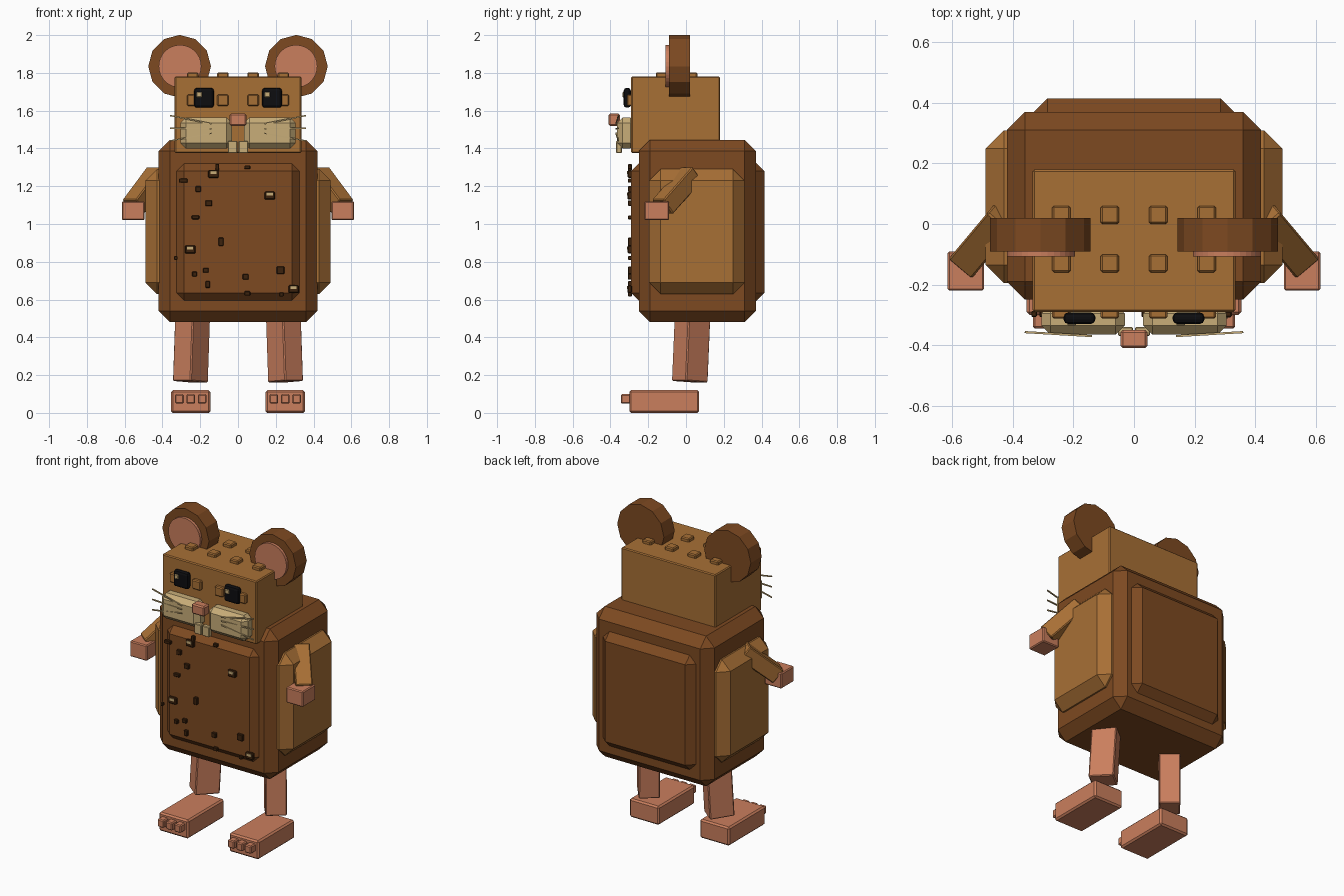
import bpy, bmesh
from math import pi
from mathutils import Vector, Matrix

cube = bpy.data.objects.get("Cube")
if cube:
    bpy.data.objects.remove(cube, do_unlink=True)


def material(name, rgb):
    m = bpy.data.materials.new(name)
    m.use_nodes = True
    m.diffuse_color = (*rgb, 1)
    m.node_tree.nodes["Principled BSDF"].inputs["Base Color"].default_value = (*rgb, 1)
    return m


TAN = material("tan_fur", (.39, .16, .036))
BROWN = material("brown_fur", (.205, .067, .015))
PINK = material("pink_skin", (.59, .21, .11))
CREAM = material("cream", (.58, .42, .19))
BLACK = material("eye_black", (.004, .004, .005))
DARK = material("dark_speckle", (.045, .016, .004))


def finish(name, bm, mat, chamfer=0, segments=1):
    if chamfer:
        bmesh.ops.bevel(bm, geom=bm.edges[:], offset=chamfer, segments=segments,
                        profile=.5, affect='EDGES')
    mesh = bpy.data.meshes.new(name)
    bm.to_mesh(mesh)
    bm.free()
    mesh.materials.append(mat)
    obj = bpy.data.objects.new(name, mesh)
    bpy.context.collection.objects.link(obj)
    return obj


def box(name, centre, size, mat, chamfer=.006, segments=1):
    bm = bmesh.new()
    bmesh.ops.create_cube(bm, size=1)
    bmesh.ops.scale(bm, vec=size, verts=bm.verts)
    bmesh.ops.translate(bm, vec=centre, verts=bm.verts)
    return finish(name, bm, mat, chamfer, segments)


def beam(name, start, end, width, depth, mat, chamfer=.006):
    """Box stretched between two points."""
    a, b = Vector(start), Vector(end)
    bm = bmesh.new()
    bmesh.ops.create_cube(bm, size=1)
    bmesh.ops.scale(bm, vec=(width, depth, (b - a).length), verts=bm.verts)
    turn = (b - a).to_track_quat('Z', 'Y').to_matrix().to_4x4()
    bmesh.ops.transform(bm, matrix=Matrix.Translation((a + b) / 2) @ turn, verts=bm.verts)
    return finish(name, bm, mat, chamfer)


def disc(name, centre, radius, depth, sides, mat):
    bm = bmesh.new()
    bmesh.ops.create_cone(bm, cap_ends=True, segments=sides, radius1=radius,
                          radius2=radius, depth=depth)
    turn = Matrix.Translation(centre) @ Matrix.Rotation(pi / 2, 4, 'X')
    bmesh.ops.transform(bm, matrix=turn, verts=bm.verts)
    return finish(name, bm, mat)


# Chamfered torso with raised panels on front, back and sides
box("body", (0, .06, .963), (.84, .62, .965), BROWN, .06)
box("front_panel", (0, -.19, .958), (.66, .2, .735), BROWN, .045)
box("back_panel", (0, .315, .958), (.66, .2, .735), BROWN, .045)

# Head and nose
box("head", (0, -.055, 1.578), (.67, .47, .405), TAN)
box("nose", (0, -.38, 1.552), (.09, .06, .065), PINK, .008)

for side, label in ((1, "left"), (-1, "right")):
    # Flank panel and arm
    box(label + "_flank", (side * .345, .057, .96), (.29, .505, .66), TAN, .06)
    beam(label + "_arm", (side * .425, .03, 1.265), (side * .555, -.125, 1.09),
         .1, .1, TAN)
    box(label + "_hand", (side * .555, -.155, 1.07), (.12, .13, .1), PINK)

    # Leg, foot and toes
    beam(label + "_leg", (side * .24, .035, .52), (side * .252, .02, .165),
         .125, .15, PINK)
    box(label + "_foot", (side * .25, -.115, .06), (.21, .37, .12), PINK, .01)
    for i in (-1, 0, 1):
        box(label + "_toe", (side * .25 + i * .06, -.315, .074), (.046, .06, .05), PINK)

    # Ear
    disc(label + "_ear", (side * .309, -.035, 1.835), .166, .11, 12, BROWN)
    disc(label + "_inner_ear", (side * .307, -.095, 1.835), .113, .026, 32, PINK)

    # Fur tufts on the crown and brow
    for x in (.08, .24):
        for y in (.03, -.13):
            box(label + "_crown_tuft", (side * x, y, 1.785), (.06, .06, .035), TAN)
        box(label + "_brow_tuft", (side * x, -.295, 1.655), (.06, .035, .06), TAN)

    # Eye with glint
    box(label + "_eye", (side * .18, -.311, 1.668), (.105, .038, .105), BLACK, .015, 2)
    box(label + "_glint", (side * .18 - .025, -.331, 1.685), (.028, .009, .028), CREAM, .003)

    # Cheek, tooth and whiskers
    box(label + "_cheek", (side * .168, -.315, 1.482), (.275, .1, .165), CREAM, .03)
    box(label + "_tooth", (side * .028, -.355, 1.408), (.05, .03, .065), CREAM, .004)
    for i in (-1, 0, 1):
        beam(label + "_whisker", (side * .14, -.37, 1.505 + i * .025),
             (side * .36, -.357, 1.507 + i * .067), .007, .007, CREAM, 0)

# Speckles on the belly: x, z, width, height
speckles = (
    (-.11, 1.3, .02, .035), (.05, 1.3, .03, .02), (-.29, 1.23, .045, .022),
    (-.21, 1.185, .03, .03), (-.155, 1.11, .035, .03), (-.225, 1.035, .04, .02),
    (-.09, .905, .025, .045), (-.33, .82, .018, .02), (-.17, .755, .03, .025),
    (-.23, .735, .025, .025), (-.16, .68, .025, .035), (.04, .72, .03, .03),
    (.05, .633, .03, .022), (.225, .755, .04, .04), (.23, .627, .022, .022),
)
for x, z, w, h in speckles:
    box("speckle", (x, -.297, z), (w, .02, h), DARK, .003)

# Larger speckles with a pale fleck
for x, z in ((-.13, 1.265), (.168, 1.15), (-.253, .865), (.295, .655)):
    box("large_speckle", (x, -.298, z), (.056, .022, .042), DARK, .005)
    box("pale_fleck", (x, -.309, z + .008), (.032, .006, .016), CREAM, 0)
